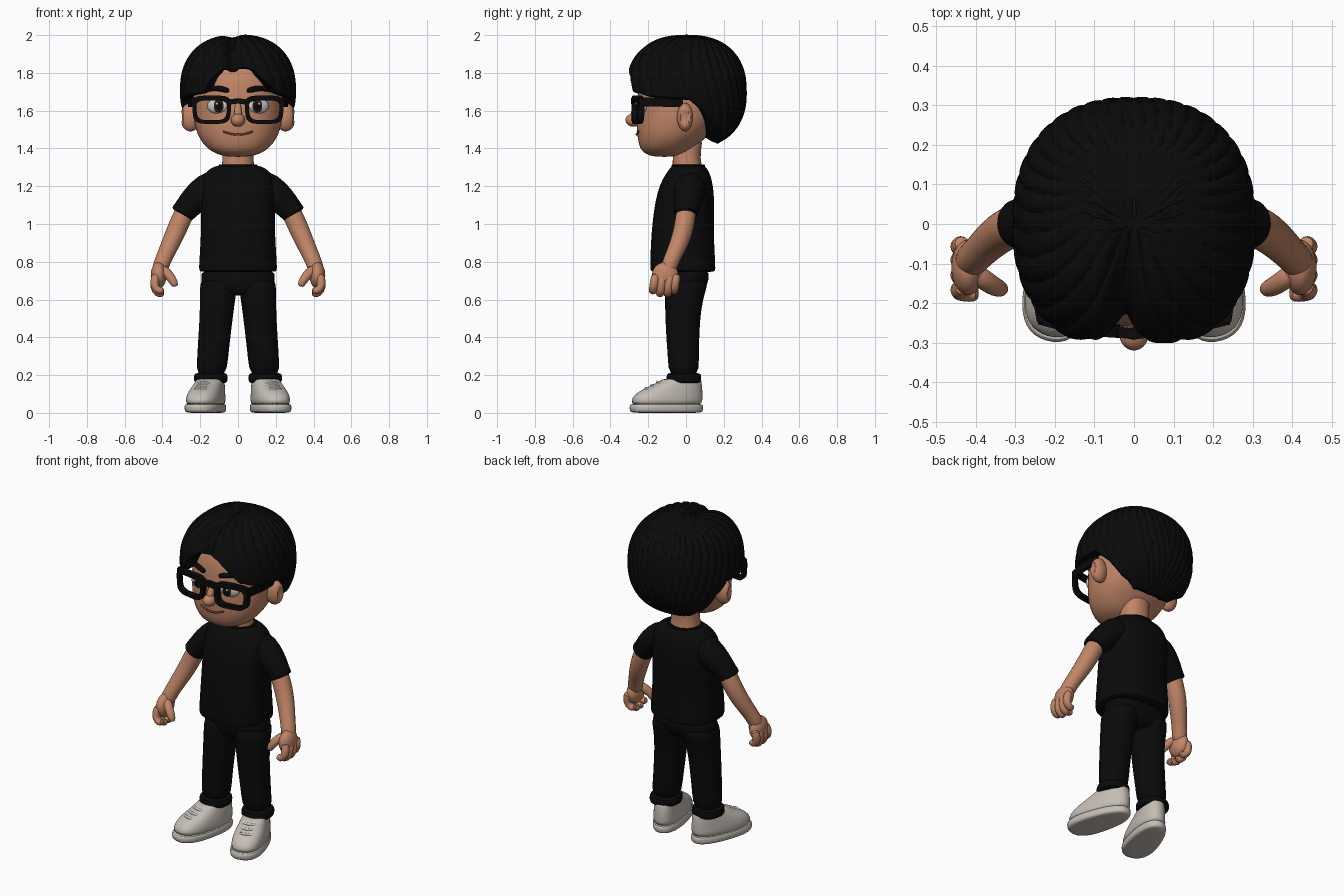
import bpy, bmesh, math
from mathutils import Vector, Matrix, Euler

if "Cube" in bpy.data.objects:
    bpy.data.objects.remove(bpy.data.objects["Cube"])


def material(name, rgb):
    m = bpy.data.materials.new(name)
    m.diffuse_color = (*rgb, 1)
    m.use_nodes = True
    m.node_tree.nodes["Principled BSDF"].inputs["Base Color"].default_value = m.diffuse_color
    return m


BLACK = material("black", (0.003, 0.003, 0.003))
SKIN = material("skin", (0.53, 0.235, 0.135))
SHOE = material("warm grey", (0.55, 0.51, 0.46))
WHITE = material("eye white", (0.6, 0.6, 0.6))
BROWN = material("dark brown", (0.03, 0.012, 0.007))
LIP = material("mouth brown", (0.16, 0.05, 0.03))


def finish(name, bm, mat, sub=0, mirror=False):
    bmesh.ops.recalc_face_normals(bm, faces=bm.faces)
    me = bpy.data.meshes.new(name)
    bm.to_mesh(me)
    bm.free()
    me.materials.append(mat)
    ob = bpy.data.objects.new(name, me)
    bpy.context.collection.objects.link(ob)
    if mirror:
        ob.modifiers.new("Mirror", 'MIRROR')
    if sub:
        s = ob.modifiers.new("Subsurf", 'SUBSURF')
        s.levels = s.render_levels = sub
    return ob


def skin(name, rings, mat, sub=1, cyclic=False, caps=True, mirror=False):
    """Join a list of point rings into a surface."""
    bm = bmesh.new()
    vs = [[bm.verts.new(p) for p in r] for r in rings]
    n = len(vs[0])
    pairs = list(zip(vs, vs[1:])) + ([(vs[-1], vs[0])] if cyclic else [])
    for a, b in pairs:
        for i in range(n):
            bm.faces.new((a[i], a[(i + 1) % n], b[(i + 1) % n], b[i]))
    if caps and not cyclic:
        bm.faces.new(vs[0])
        bm.faces.new(vs[-1])
    return finish(name, bm, mat, sub, mirror)


def spow(v, e):
    return math.copysign(abs(v) ** e, v)


def ell(z, cx, rx, yf, yb, p=2.2, n=24):
    """Horizontal superellipse ring between a front and a back y."""
    out = []
    for i in range(n):
        a = 2 * math.pi * i / n
        out.append(Vector((cx + rx * spow(math.sin(a), 2 / p),
                           (yf + yb) / 2 - (yb - yf) / 2 * spow(math.cos(a), 2 / p), z)))
    return out


def tube(name, pts, mat, n=16, sub=1, mirror=False):
    """Round tube through (x, y, z, radius) points."""
    rings = []
    for i, q in enumerate(pts):
        t = (Vector(pts[min(i + 1, len(pts) - 1)][:3]) - Vector(pts[max(i - 1, 0)][:3])).normalized()
        ref = Vector((0, 1, 0)) if abs(t.y) < 0.8 else Vector((0, 0, 1))
        u = t.cross(ref).normalized()
        v = t.cross(u)
        rings.append([Vector(q[:3]) + q[3] * (u * math.cos(2 * math.pi * k / n) + v * math.sin(2 * math.pi * k / n))
                      for k in range(n)])
    return skin(name, rings, mat, sub, mirror=mirror)


def blob(name, loc, radii, mat, rz=0, mirror=False):
    bm = bmesh.new()
    bmesh.ops.create_uvsphere(bm, u_segments=28, v_segments=18, radius=1)
    bm.transform(Matrix.LocRotScale(Vector(loc), Euler((0, 0, math.radians(rz))), Vector(radii)))
    return finish(name, bm, mat, 0, mirror)


def box_path(name, pts, mat, h, d, mirror=False):
    """Flat bar along points; d is the (x, y) half thickness, h the half height."""
    rings = [[Vector(p) + Vector((a * d[0], a * d[1], b * h)) for a, b in ((1, 1), (1, -1), (-1, -1), (-1, 1))]
             for p in pts]
    return skin(name, rings, mat, 0, mirror=mirror)


# Head and neck
skin("head", [ell(z, 0, rx, f, b) for z, rx, f, b in (
    (1.355, .06, -.17, -.06), (1.372, .12, -.22, 0), (1.40, .165, -.245, .04), (1.45, .205, -.257, .10),
    (1.50, .226, -.262, .15), (1.57, .238, -.264, .2), (1.68, .242, -.257, .24), (1.78, .235, -.25, .25),
    (1.87, .19, -.2, .22), (1.93, .1, -.1, .12))], SKIN)
skin("neck", [ell(z, 0, rx, f, b) for z, rx, f, b in (
    (1.24, .1, -.08, .1), (1.32, .083, -.07, .08), (1.38, .08, -.07, .075), (1.48, .09, -.08, .1))], SKIN)

# Ears with a dished outer face
ear = blob("ear", (.252, -.005, 1.565), (.055, .042, .075), SKIN, 12, True)
for v in ear.data.vertices:
    r = math.hypot((v.co.y + .005) / .042, (v.co.z - 1.565) / .075)
    if v.co.x > .26 and r < .55:
        v.co.x -= .022 * (1 - r / .55) ** .5

# Nose, mouth, eyes, brows
blob("nose", (0, -.278, 1.55), (.037, .042, .035), SKIN)
tube("nose_bridge", [(0, -.245, 1.66, .012), (0, -.26, 1.61, .018), (0, -.282, 1.56, .026)], SKIN)
tube("mouth", [(x, -.262 + 1.9 * x * x, 1.472 + 3 * x * x, .006) for x in (-.082, -.06, -.03, 0, .03, .06, .082)],
     LIP, 8)
blob("eye_white", (.11, -.233, 1.625), (.056, .025, .04), WHITE, 20, True)
blob("iris", (.103, -.25, 1.625), (.031, .014, .034), BROWN, 16, True)
blob("pupil", (.102, -.258, 1.625), (.02, .01, .022), BLACK, 16, True)
blob("eye_glint", (.112, -.266, 1.637), (.007, .004, .007), WHITE, 16, True)
tube("eyebrow", [(.045, -.256, 1.703, .012), (.07, -.253, 1.711, .016), (.11, -.24, 1.72, .016),
                 (.15, -.22, 1.715, .013), (.172, -.2, 1.703, .007)], BLACK, 10, mirror=True)

# Glasses
def bow(x):
    return -.272 + .6 * x * x


frame = []
for i in range(40):
    a = 2 * math.pi * i / 40
    cu, cv = spow(math.cos(a), .5), spow(math.sin(a), .5)
    ring = []
    for k, dy in ((0, -.017), (0, .017), (1, .017), (1, -.017)):
        hw = (.102 - .022 * k) * (1 + .05 * cv)
        hh = (.075 - (.026 if cv > 0 else .02) * k)
        x = .139 + hw * cu
        ring.append(Vector((x, bow(x) + dy, 1.605 + hh * cv)))
    frame.append(ring)
skin("glasses_frame", frame, BLACK, 0, cyclic=True, mirror=True)
box_path("glasses_bridge", [(-.05, -.272, 1.645), (0, -.278, 1.652), (.05, -.272, 1.645)], BLACK, .014, (0, .014))
box_path("glasses_arm", [(.236, -.25, 1.645), (.256, -.13, 1.645), (.252, -.02, 1.643)], BLACK, .024, (.01, .003), True)

# Hair: parted shell whose lower edge follows a hairline (degrees from the front, height)
RIGHT = ((0, 1.84), (11, 1.82), (23, 1.765), (37, 1.70), (55, 1.68), (92, 1.665), (104, 1.60), (120, 1.50),
         (137, 1.445), (180, 1.435))
LEFT = ((0, 1.84), (12, 1.83), (25, 1.765), (32, 1.70), (50, 1.69)) + RIGHT[5:]


def hairline(deg):
    table = RIGHT if deg >= 0 else LEFT
    d = abs(deg)
    for (a, za), (b, zb) in zip(table, table[1:]):
        if d <= b:
            return za + (zb - za) * (d - a) / (b - a)
    return table[-1][1]


N, M, P = 252, 44, 2.35
rows = [[] for _ in range(M + 3)]
for i in range(N):
    a = 2 * math.pi * i / N - math.pi
    tmax = math.acos((hairline(math.degrees(a)) - 1.70) / .30)
    for j in range(M + 1):
        t = max(.02, tmax * j / M)
        h = (1 - abs(math.cos(t)) ** P) ** (1 / P)
        x = .308 * h * spow(math.sin(a), 2 / P)
        y = -.322 * h * spow(math.cos(a), 2 / P)
        z = .304 * math.cos(t)
        part = (.09 * min(1, max(0, (.2 - y) / .3)) + .13 * max(0, -y / .3)) * math.exp(-((x + .03) / .038) ** 2)
        d = math.hypot(x, y - .1)
        strand = math.atan2(x, .1 - y) + .9 * z * (1 if x > 0 else -1)
        groove = .03 * min(1, d / .15) * (1 - abs(math.sin(17 * strand))) ** 2
        s = 1 - part - groove
        rows[j].append(Vector((x * s, y * s, 1.70 + z * s)))
    e = rows[M][i]
    rows[M + 1].append(Vector((e.x * .93, e.y * .93, e.z - .008)))
    rows[M + 2].append(Vector((e.x * .68, e.y * .68, e.z + .015)))
skin("hair", rows, BLACK, 0)

# Shirt with sleeves and collar
skin("shirt_body", [ell(z, 0, rx, f, b, 2.5) for z, rx, f, b in (
    (.745, .195, -.175, .145), (.75, .208, -.19, .157), (.78, .208, -.192, .157), (.9, .2, -.187, .15),
    (1.0, .196, -.18, .148), (1.13, .197, -.163, .152), (1.21, .197, -.138, .143), (1.26, .185, -.112, .13),
    (1.295, .15, -.085, .112), (1.315, .1, -.07, .092))], BLACK)
tube("sleeve", [(.1, .02, 1.21, .085), (.165, .02, 1.185, .09), (.235, .012, 1.125, .078), (.27, .004, 1.085, .067),
                (.291, 0, 1.06, .065), (.297, -.001, 1.052, .064), (.298, -.001, 1.05, .052)], BLACK, mirror=True)
skin("collar", [[Vector((.098 * math.sin(a) * k, .012 - .085 * math.cos(a) * k, 1.31 + dz))
                 for k, dz in ((.93, .008), (1.06, .006), (1.08, -.014), (.93, -.014))]
                for a in (2 * math.pi * i / 32 for i in range(32))], BLACK, 1, cyclic=True)

# Arms and hands
tube("arm", [(.25, .005, 1.12, .05), (.285, 0, 1.06, .054), (.32, -.01, .98, .054), (.355, -.035, .9, .05),
             (.388, -.068, .83, .044), (.41, -.09, .775, .044), (.418, -.1, .74, .04)], SKIN, mirror=True)
blob("palm", (.42, -.11, .728), (.042, .07, .07), SKIN, 0, True)
for k, (y, low) in enumerate(((-.168, .65), (-.13, .635), (-.092, .635), (-.058, .65))):
    tube(f"finger_{k + 1}", [(.432, y + .01, .74, .024), (.444, y, .69, .025), (.438, y - .004, low + .01, .024),
                             (.415, y - .008, low - .008, .023), (.392, y - .008, low + .004, .019)],
         SKIN, 12, mirror=True)
tube("thumb", [(.405, -.12, .765, .028), (.375, -.145, .74, .027), (.35, -.16, .71, .025), (.335, -.165, .682, .021),
               (.332, -.165, .668, .014)], SKIN, 12, mirror=True)

# Trousers
skin("trouser_hips", [ell(z, 0, rx, f, b, 2.5) for z, rx, f, b in (
    (.62, .11, -.08, .07), (.645, .18, -.1, .1), (.7, .2, -.112, .122), (.78, .198, -.112, .125))], BLACK)
skin("trouser_leg", [ell(z, cx, rx, f, b) for z, cx, rx, f, b in (
    (.72, .1, .098, -.11, .12), (.66, .104, .098, -.112, .11), (.6, .108, .094, -.112, .09),
    (.5, .116, .088, -.11, .075), (.38, .127, .085, -.104, .07), (.28, .135, .082, -.095, .068),
    (.19, .143, .081, -.094, .07))], BLACK, mirror=True)
skin("trouser_cuff", [ell(z, .144, rx, f, b) for z, rx, f, b in (
    (.155, .07, -.085, .06), (.162, .088, -.102, .08), (.185, .091, -.105, .082), (.207, .088, -.102, .08),
    (.213, .07, -.085, .06))], BLACK, mirror=True)
skin("ankle", [ell(z, .144, .062, -.07, .055) for z in (.1, .14, .18)], SKIN, mirror=True)

# Shoes, toes turned outward
TURN = Matrix.Translation((.137, 0, 0)) @ Matrix.Rotation(math.radians(16), 4, 'Z')


def shoe_ring(z, rx, f, b):
    return [TURN @ Vector((p.x * (1 - .75 * p.y), p.y, p.z)) for p in ell(z, 0, rx, f, b, 2.4)]


skin("shoe_sole", [shoe_ring(*r) for r in (
    (0, .03, -.2, 0), (0, .078, -.295, .083), (.008, .086, -.307, .093), (.035, .087, -.31, .095),
    (.046, .084, -.304, .09), (.048, .07, -.28, .07))], SHOE, mirror=True)
skin("shoe_upper", [shoe_ring(*r) for r in (
    (.03, .082, -.3, .088), (.07, .083, -.3, .09), (.1, .08, -.278, .09), (.122, .077, -.24, .089),
    (.142, .073, -.195, .087), (.165, .069, -.15, .084), (.18, .065, -.125, .08), (.178, .055, -.105, .065))],
    SHOE, mirror=True)
for k, (y, z) in enumerate(((-.222, .131), (-.19, .146), (-.157, .163))):
    path = [TURN @ Vector((w, y + abs(w) * .35, z - 5 * w * w)) for w in (-.065, -.045, -.02, 0, .02, .045, .065)]
    tube(f"shoe_lace_{k + 1}", [(*p, .009) for p in path], SHOE, 8, mirror=True)

bpy.ops.object.select_all(action='SELECT')
bpy.context.view_layer.objects.active = bpy.context.selected_objects[0]
bpy.ops.object.shade_smooth_by_angle(angle=math.radians(50))
